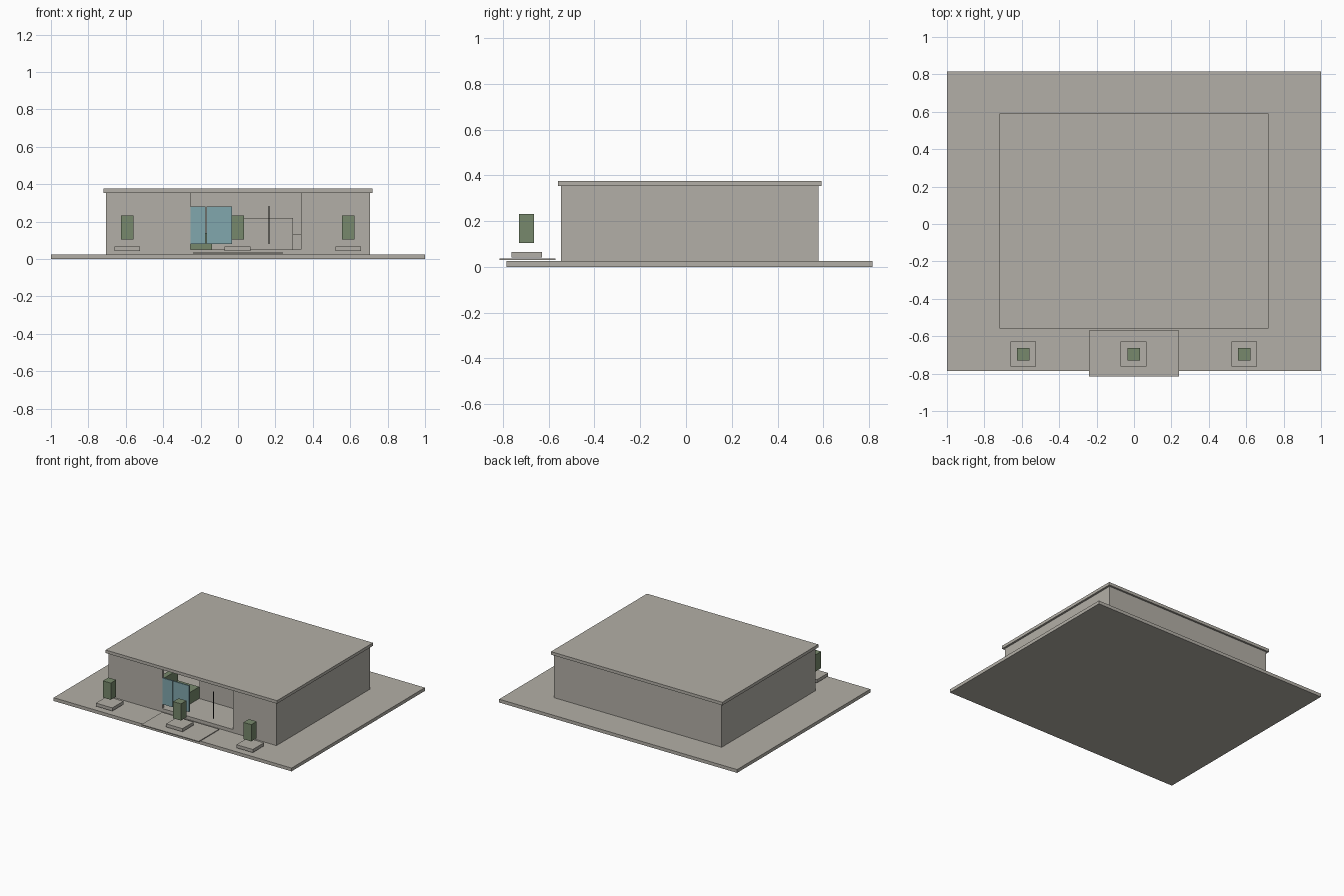
import bpy
import bmesh

cube = bpy.data.objects.get("Cube")
if cube:
    bpy.data.objects.remove(cube, do_unlink=True)


def material(name, rgb):
    m = bpy.data.materials.new(name)
    m.use_nodes = True
    col = (*rgb, 1)
    m.diffuse_color = col
    m.node_tree.nodes["Principled BSDF"].inputs["Base Color"].default_value = col
    return m


STONE = material("warm grey stone", (0.45, 0.43, 0.385))
GREEN = material("muted green", (0.185, 0.25, 0.15))
GLASS = material("pale blue glass", (0.22, 0.39, 0.42))
BLACK = material("black metal", (0.02, 0.02, 0.02))


def box(name, x, y, z, mat):
    """Axis-aligned box given its (min, max) range on each axis."""
    bm = bmesh.new()
    bmesh.ops.create_cube(bm, size=1)
    for v in bm.verts:
        for i, (lo, hi) in enumerate((x, y, z)):
            v.co[i] = lo if v.co[i] < 0 else hi
    mesh = bpy.data.meshes.new(name)
    bm.to_mesh(mesh)
    bm.free()
    mesh.materials.append(mat)
    ob = bpy.data.objects.new(name, mesh)
    bpy.context.collection.objects.link(ob)
    return ob


# Ground slab and entrance mat
box("ground_slab", (-1, 1), (-0.785, 0.815), (0, 0.025), STONE)
box("entrance_mat", (-0.24, 0.24), (-0.815, -0.57), (0.03, 0.036), STONE)

# Building shell, open at the front
W, FRONT, BACK, T = 0.705, -0.545, 0.578, 0.018
FLOOR, TOP = 0.05, 0.353
LEFT, RIGHT = -0.255, 0.338
box("floor", (-W, W), (FRONT, BACK), (0.025, FLOOR), STONE)
box("right_wall", (-W, -W + T), (FRONT, BACK), (FLOOR, TOP), STONE)
box("left_wall", (W - T, W), (FRONT, BACK), (FLOOR, TOP), STONE)
box("back_wall", (-W + T, W - T), (BACK - T, BACK), (FLOOR, TOP), STONE)
box("front_wall_right", (-W + T, LEFT), (FRONT, FRONT + T), (FLOOR, TOP), STONE)
box("front_wall_left", (RIGHT, W - T), (FRONT, FRONT + T), (FLOOR, TOP), STONE)
box("roof", (-0.72, 0.72), (-0.56, 0.592), (TOP, 0.376), STONE)

# Glazing in the opening, with a slim door post
for name, x in (("glass_panel_right", (LEFT, -0.173)), ("glass_panel_left", (-0.169, -0.033))):
    box(name, x, (-0.54, -0.53), (0.08, 0.28), GLASS)
box("door_post", (0.163, 0.168), (-0.532, -0.527), (0.08, 0.285), BLACK)

# Interior furniture
box("counter", (-0.14, 0.295), (-0.265, -0.19), (FLOOR, 0.22), STONE)
box("counter_return", (0.295, 0.4), (-0.255, -0.19), (FLOOR, 0.135), STONE)
box("sofa_seat", (-0.32, -0.14), (-0.48, -0.265), (FLOOR, 0.139), GREEN)
box("sofa_back", (-0.36, -0.32), (-0.48, -0.265), (FLOOR, 0.22), GREEN)

# Planters with box shrubs along the front
for side, x in (("right", -0.592), ("centre", -0.002), ("left", 0.589)):
    box("planter_slab_" + side, (x - 0.069, x + 0.069), (-0.762, -0.628), (0.042, 0.066), STONE)
    box("shrub_" + side, (x - 0.033, x + 0.033), (-0.729, -0.664), (0.105, 0.232), GREEN)
